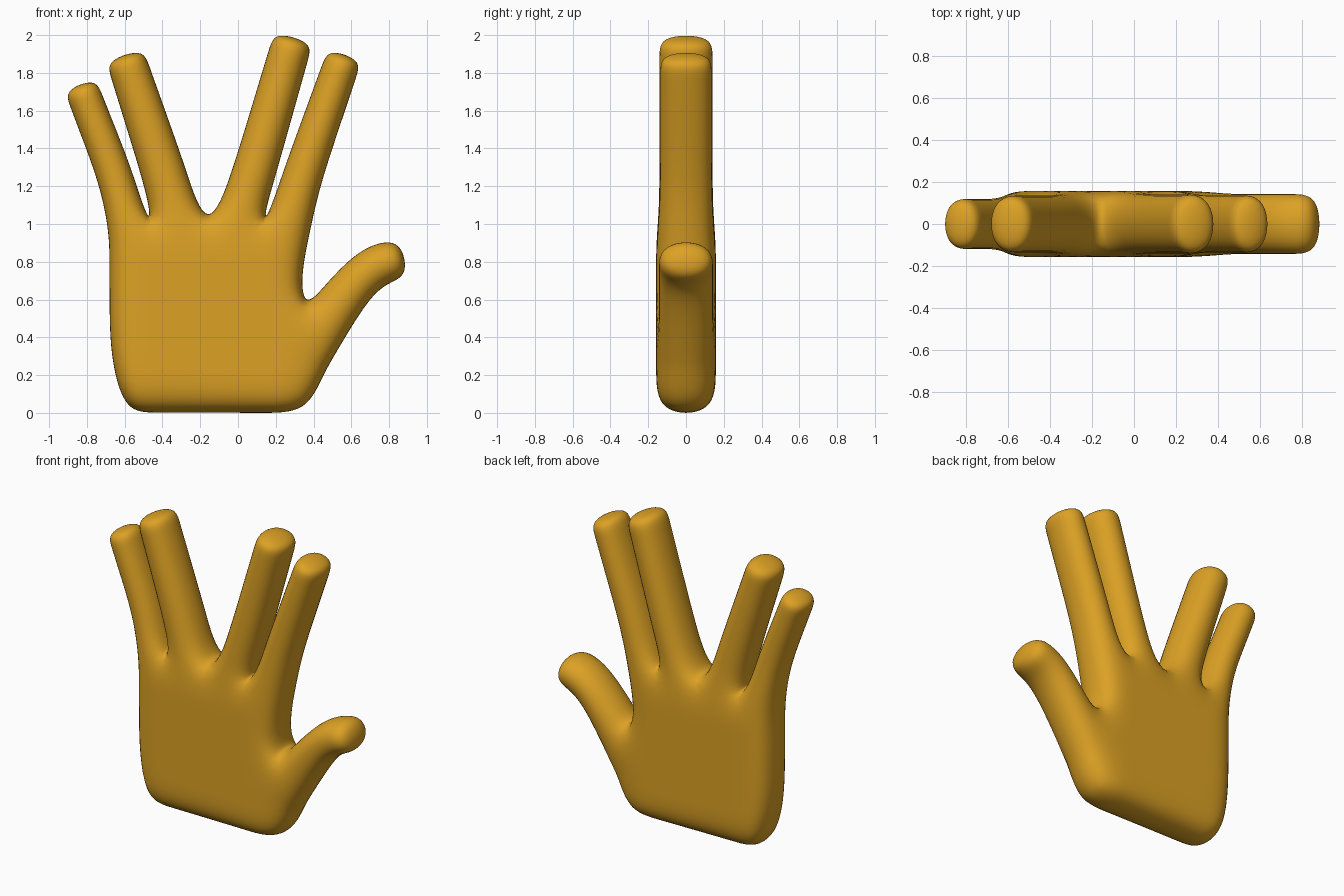
import bpy, bmesh
from mathutils import Vector

if "Cube" in bpy.data.objects:
    bpy.data.objects.remove(bpy.data.objects["Cube"])

PALM_DEPTH = 0.158   # half thickness of the palm cage

# Palm cage: five columns, rows from wrist to knuckles, as (x, z)
PALM_ROWS = [
    [(-0.60, -0.01), (-0.43, -0.01), (-0.16, -0.01), (0.12, -0.01), (0.37, -0.01)],
    [(-0.685, 0.28), (-0.45, 0.27), (-0.16, 0.26), (0.13, 0.24), (0.475, 0.22)],
    [(-0.69, 0.57), (-0.455, 0.57), (-0.16, 0.57), (0.13, 0.57), (0.349, 0.567)],
    [(-0.69, 0.77), (-0.455, 0.77), (-0.16, 0.77), (0.13, 0.77), (0.345, 0.75)],
    [(-0.69, 0.95), (-0.455, 0.965), (-0.16, 0.96), (0.125, 0.965), (0.395, 0.975)],
]
# Fingers: base centre, tip centre, base width, tip width, half depth
FINGERS = [
    ((-0.642, 1.235), (-0.839, 1.745), 0.205, 0.195, 0.130),   # little
    ((-0.382, 1.238), (-0.603, 1.902), 0.258, 0.226, 0.147),   # ring
    ((0.074, 1.232), (0.296, 1.995), 0.248, 0.231, 0.153),     # middle
    ((0.334, 1.235), (0.568, 1.903), 0.228, 0.206, 0.148),     # index
]
# Thumb rings: upper and lower outline point
THUMB = [((0.44, 0.67), (0.59, 0.42)), ((0.57, 0.81), (0.71, 0.61)),
         ((0.70, 0.905), (0.80, 0.68)), ((0.87, 0.93), (0.91, 0.72))]

bm = bmesh.new()


def pair(p, depth):
    """Front and back vertex at one outline point."""
    return [bm.verts.new((p[0], y, p[1])) for y in (-depth, depth)]


def grow(a, b, rings, depth):
    """Extend a closed limb from the vertex pairs a and b through the rings."""
    loop = [a[0], b[0], b[1], a[1]]
    for pa, pb in rings:
        na, nb = pair(pa, depth), pair(pb, depth)
        new = [na[0], nb[0], nb[1], na[1]]
        for i in range(4):
            j = (i + 1) % 4
            bm.faces.new((loop[i], loop[j], new[j], new[i]))
        loop = new
    bm.faces.new(loop)


# Palm: front, back, wrist and both edges (thumb opening left free)
grid = [[pair(p, PALM_DEPTH) for p in row] for row in PALM_ROWS]
for r in range(4):
    low, high = grid[r], grid[r + 1]
    for c in range(4):
        for s in (0, 1):
            bm.faces.new((low[c][s], low[c + 1][s], high[c + 1][s], high[c][s]))
    for c in (0, 4):
        if not (c == 4 and r == 1):
            bm.faces.new((low[c][0], low[c][1], high[c][1], high[c][0]))
for c in range(4):
    a, b = grid[0][c], grid[0][c + 1]
    bm.faces.new((a[0], b[0], b[1], a[1]))

# Four fingers from the knuckle row
for c, (base, tip, w0, w1, depth) in enumerate(FINGERS):
    base, tip = Vector(base), Vector(tip)
    axis = tip - base
    length = axis.length
    axis.normalize()
    side = Vector((axis.y, -axis.x))
    rings = []
    for t in (0.0, 0.5, 1 - 0.1 / length, 1.0):
        mid = base.lerp(tip, t)
        half = side * (w0 + (w1 - w0) * t) / 2
        rings.append((mid - half, mid + half))
    grow(grid[4][c], grid[4][c + 1], rings, depth)

# Thumb from the side of the palm
grow(grid[2][4], grid[1][4], THUMB, 0.155)

bmesh.ops.recalc_face_normals(bm, faces=bm.faces)
for f in bm.faces:
    f.smooth = True
mesh = bpy.data.meshes.new("hand")
bm.to_mesh(mesh)
bm.free()

gold = bpy.data.materials.new("golden yellow")
gold.diffuse_color = (0.716, 0.358, 0.018, 1)
gold.use_nodes = True
gold.node_tree.nodes["Principled BSDF"].inputs["Base Color"].default_value = gold.diffuse_color
mesh.materials.append(gold)

hand = bpy.data.objects.new("hand", mesh)
bpy.context.collection.objects.link(hand)
sub = hand.modifiers.new("smooth", 'SUBSURF')
sub.levels = sub.render_levels = 3
